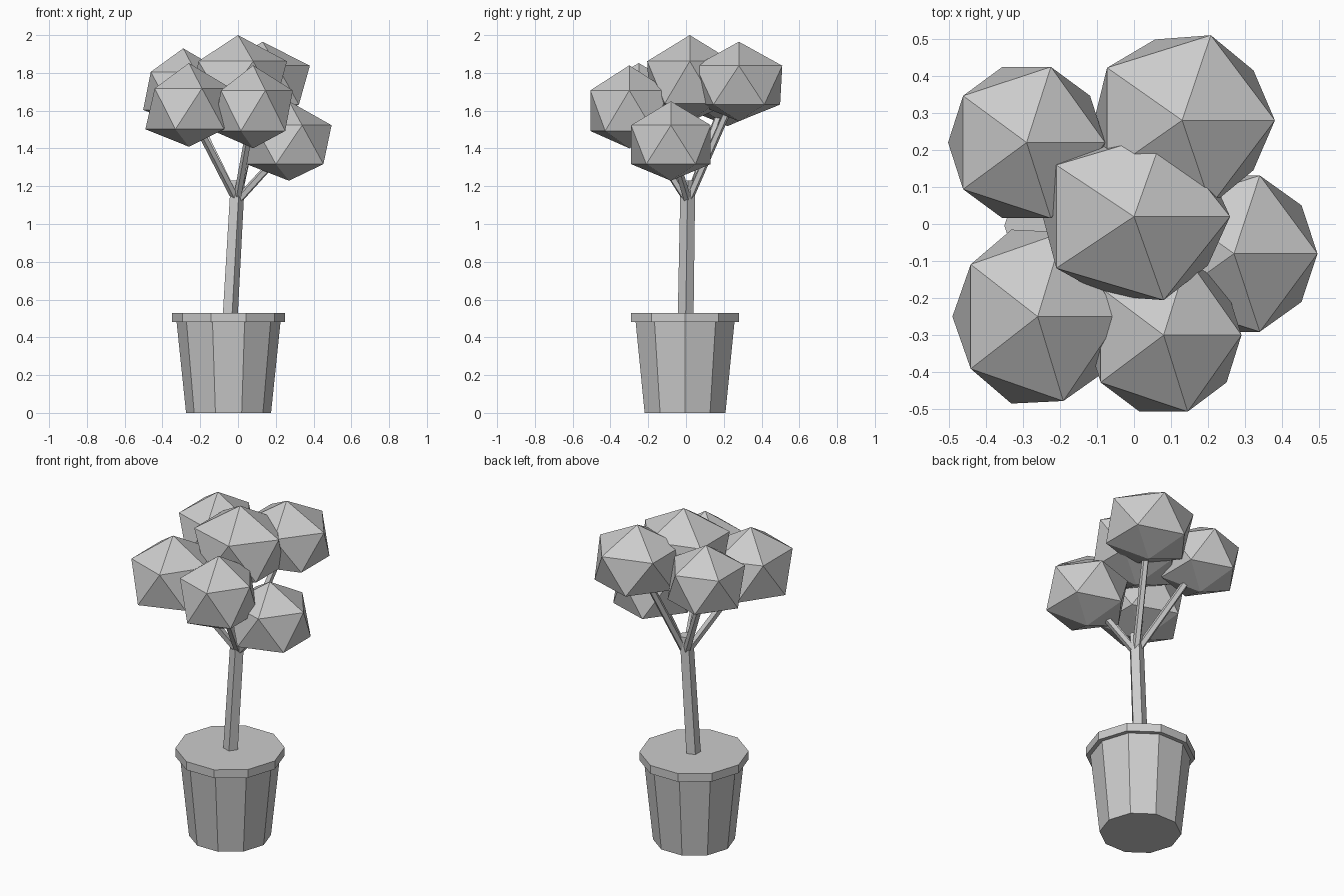
import bpy, bmesh, math
from mathutils import Vector, Matrix

if "Cube" in bpy.data.objects:
    bpy.data.objects.remove(bpy.data.objects["Cube"])


def new_object(name, bm):
    bmesh.ops.recalc_face_normals(bm, faces=bm.faces)
    mesh = bpy.data.meshes.new(name)
    bm.to_mesh(mesh)
    bm.free()
    ob = bpy.data.objects.new(name, mesh)
    bpy.context.collection.objects.link(ob)
    return ob


def lathe(name, profile, sides, centre):
    """Closed faceted solid from (radius, z) rings."""
    bm = bmesh.new()
    rings = []
    for r, z in profile:
        rings.append([bm.verts.new((centre[0] + r * math.cos(math.tau * i / sides),
                                    centre[1] + r * math.sin(math.tau * i / sides), z))
                      for i in range(sides)])
    for a, b in zip(rings, rings[1:]):
        for i in range(sides):
            j = (i + 1) % sides
            bm.faces.new((a[i], a[j], b[j], b[i]))
    bm.faces.new(rings[0])
    bm.faces.new(rings[-1])
    return new_object(name, bm)


def rod(name, start, end, r1, r2, sides):
    """Tapered rod between two points."""
    start, end = Vector(start), Vector(end)
    d = end - start
    bm = bmesh.new()
    rot = d.to_track_quat('Z', 'Y').to_matrix().to_4x4()
    bmesh.ops.create_cone(bm, cap_ends=True, segments=sides, radius1=r1, radius2=r2,
                          depth=d.length, matrix=Matrix.Translation((start + end) / 2) @ rot)
    return new_object(name, bm)


def leaf_ball(name, centre, size, taper):
    """Icosahedron with a flattened underside."""
    bm = bmesh.new()
    bmesh.ops.create_icosphere(bm, subdivisions=1, radius=1)
    for v in bm.verts:
        if v.co.z < -0.9:
            v.co.z = -0.83
        elif v.co.z < 0:
            v.co.x *= taper
            v.co.y *= taper
        v.co = Vector(centre) + Vector(a * b for a, b in zip(v.co, size))
    return new_object(name, bm)


# Pot with overhanging rim
lathe("pot", [(0.225, 0), (0.275, 0.48), (0.3, 0.48), (0.3, 0.53)], 10, (-0.05, -0.005))

# Trunk, leaning slightly, with level ends
trunk = lathe("trunk", [(0.044, 0.5), (0.041, 1.23)], 5, (0, 0))
for v in trunk.data.vertices:
    t = (v.co.z - 0.5) / 0.73
    v.co.x += -0.046 + 0.041 * t
    v.co.y += -0.002 + 0.012 * t

# Foliage: centre, radii, lower ring taper
balls = {
    "top": ((0.0, 0.02, 1.75), (0.29, 0.265, 0.25), 0.95),
    "back_right": ((0.13, 0.28, 1.735), (0.28, 0.27, 0.23), 0.95),
    "back_left": ((-0.29, 0.22, 1.705), (0.237, 0.24, 0.225), 1.0),
    "front_left": ((-0.26, -0.25, 1.61), (0.25, 0.268, 0.242), 1.03),
    "front": ((0.08, -0.3, 1.6), (0.235, 0.243, 0.24), 1.0),
    "right": ((0.27, -0.08, 1.42), (0.252, 0.248, 0.23), 1.0),
}
for label, (centre, size, taper) in balls.items():
    leaf_ball("foliage_" + label, centre, size, taper)
    # Branch from trunk fork into each outer ball
    if label != "top":
        rod("branch_" + label, (-0.005, 0.01, 1.12), centre, 0.022, 0.02, 5)
